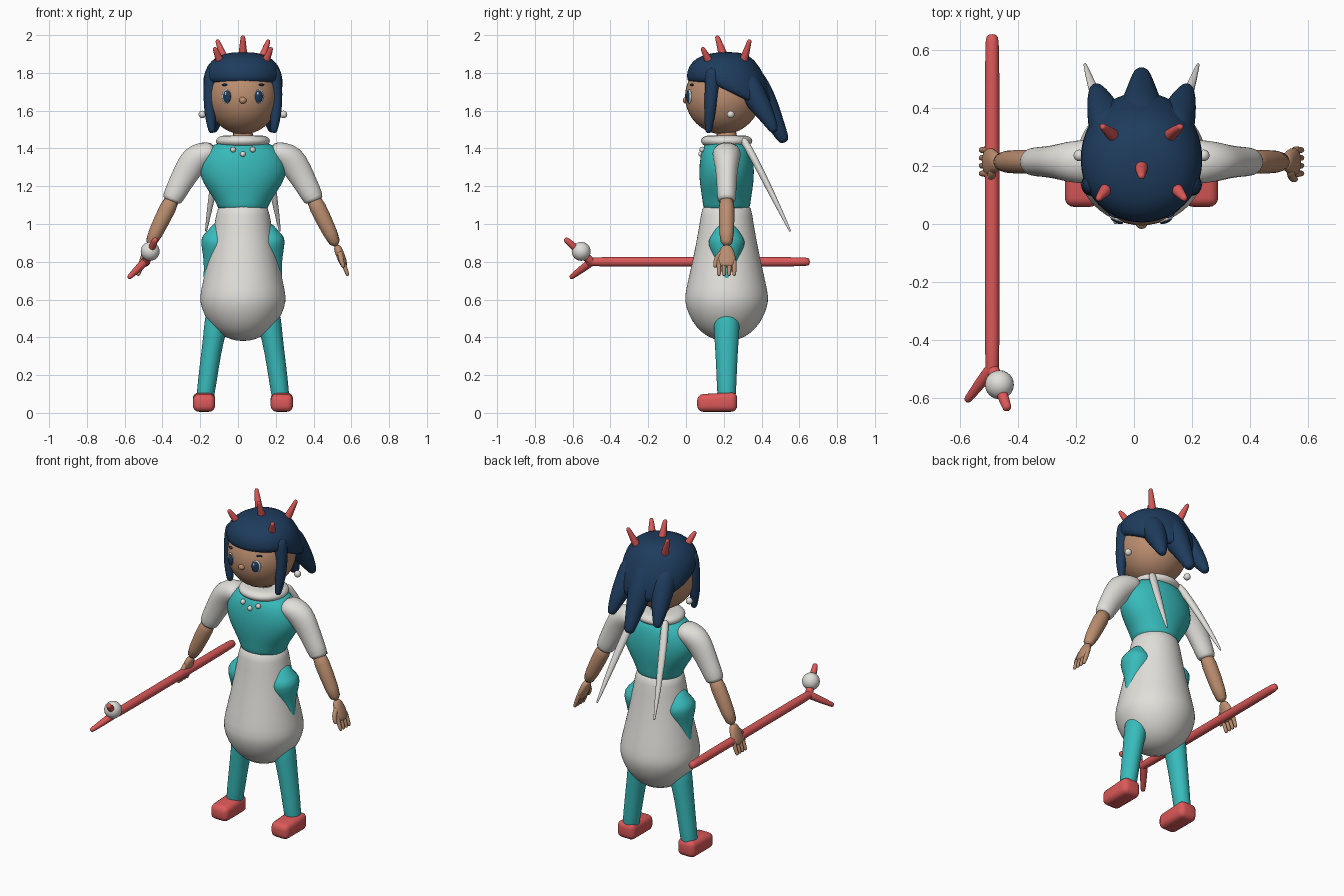
import bpy, bmesh, math
from mathutils import Vector, Matrix

if "Cube" in bpy.data.objects:
    bpy.data.objects.remove(bpy.data.objects["Cube"], do_unlink=True)

CX, CY = 0.026, 0.215      # centre line of the body


def material(name, rgb):
    m = bpy.data.materials.new(name)
    m.use_nodes = True
    m.diffuse_color = (*rgb, 1)
    bsdf = next(n for n in m.node_tree.nodes if n.type == 'BSDF_PRINCIPLED')
    bsdf.inputs["Base Color"].default_value = (*rgb, 1)
    return m


SKIN = material("skin", (0.50, 0.27, 0.16))
TEAL = material("teal cloth", (0.04, 0.50, 0.50))
WHITE = material("off white", (0.75, 0.74, 0.70))
NAVY = material("navy hair", (0.013, 0.045, 0.11))
RED = material("coral red", (0.72, 0.10, 0.10))


def finish(name, bm, mat, subdiv=0):
    bmesh.ops.recalc_face_normals(bm, faces=bm.faces)
    mesh = bpy.data.meshes.new(name)
    bm.to_mesh(mesh)
    bm.free()
    mesh.materials.append(mat)
    mesh.shade_smooth()
    ob = bpy.data.objects.new(name, mesh)
    bpy.context.collection.objects.link(ob)
    if subdiv:
        mod = ob.modifiers.new("smooth", 'SUBSURF')
        mod.levels = mod.render_levels = subdiv
    return ob


def loft(name, pts, mat, sides=16, rounded=True, subdiv=1):
    """Sweep oval rings along points (x, y, z, radius[, second radius])."""
    path = [(Vector(p[:3]), p[3], p[-1]) for p in pts]
    if rounded:
        for end, prev in ((0, 1), (-1, -2)):
            c, a, b = path[end]
            d = (c - path[prev][0]).normalized()
            extra = [(c + d * min(a, b) * h, a * k, b * k)
                     for h, k in ((0.6, 0.8), (0.92, 0.4))]
            path = path + extra if end else extra[::-1] + path
    bm = bmesh.new()
    rings = []
    for i, (c, a, b) in enumerate(path):
        t = (path[min(i + 1, len(path) - 1)][0] - path[max(i - 1, 0)][0]).normalized()
        ref = Vector((1, 0, 0)) if abs(t.y) > 0.9 else Vector((0, 1, 0))
        u = ref.cross(t).normalized()
        v = t.cross(u)
        angles = [math.tau * k / sides for k in range(sides)]
        rings.append([bm.verts.new(c + u * a * math.cos(w) + v * b * math.sin(w))
                      for w in angles])
    for r0, r1 in zip(rings, rings[1:]):
        for k in range(sides):
            n = (k + 1) % sides
            bm.faces.new((r0[k], r0[n], r1[n], r1[k]))
    bm.faces.new(rings[0][::-1])
    bm.faces.new(rings[-1])
    return finish(name, bm, mat, subdiv)


def ball(name, pos, size, mat, turn=0.0, seg=24):
    size = size if isinstance(size, tuple) else (size,) * 3
    bm = bmesh.new()
    mtx = Matrix.Translation(pos) @ Matrix.Rotation(turn, 4, 'Z') @ Matrix.Diagonal((*size, 1))
    bmesh.ops.create_uvsphere(bm, u_segments=seg, v_segments=seg // 2, radius=1, matrix=mtx)
    return finish(name, bm, mat)


def column(name, rings, mat):
    """Upright oval body from (height, half width, half depth)."""
    return loft(name, [(CX, CY, z, a, b) for z, a, b in rings], mat, 32, False)


# Torso and skirt
column("bodice", [(1.06, .13, .12), (1.10, .135, .125), (1.15, .165, .132), (1.21, .208, .142),
                  (1.28, .237, .147), (1.36, .222, .14), (1.42, .17, .122), (1.44, .09, .09)], TEAL)
column("skirt", [(1.10, .10, .10), (1.098, .136, .132), (1.0, .15, .142), (.8, .188, .181),
                 (.64, .226, .22), (.59, .23, .223), (.52, .208, .203), (.45, .162, .16),
                 (.40, .10, .10), (.38, .03, .03)], WHITE)

# Neck and rolled collar
column("neck", [(1.38, .06, .06), (1.53, .06, .06)], SKIN)
column("collar", [(1.405, .08, .08), (1.41, .125, .115), (1.43, .145, .138), (1.45, .145, .138),
                  (1.468, .12, .115), (1.47, .08, .08)], WHITE)
for i in (-1, 0, 1):
    ball("collar_bead", (CX + i * .052, CY - .135 + abs(i) * .006, 1.37 + abs(i) * .024),
         .015, WHITE, seg=12)

# Head and face
HEAD = Vector((CX, .195, 1.675))
ball("head", HEAD, (.19, .2, .2), SKIN, seg=40)
ball("nose", (CX, 0, 1.655), (.02, .017, .018), SKIN, seg=16)

# Cap of hair: the hairline falls towards the back
cap = loft("hair_cap", [(CX, .215, 1.75, .19, .19), (CX, .215, 1.755, .21, .21),
                        (CX, .215, 1.80, .214, .214), (CX, .218, 1.85, .192, .188),
                        (CX, .22, 1.885, .145, .142), (CX, .22, 1.905, .085, .085),
                        (CX, .22, 1.91, .03, .03)], NAVY, 32, False)
for v in cap.data.vertices:
    back = min(max((v.co.y - .12) / .28, 0), 1)
    low = min(max((1.885 - v.co.z) / .13, 0), 1)
    v.co.z -= .15 * back * low
    v.co.y += .035 * back * low
loft("back_lock_middle", [(CX, .34, 1.75, .09), (CX, .405, 1.66, .075), (CX, .455, 1.57, .055),
                          (CX, .51, 1.46, .034)], NAVY)

for s, side in ((-1, "right"), (1, "left")):
    def X(off):
        return CX + s * off

    # Hair locks, eyes, brows and earrings
    loft(f"{side}_front_lock", [(X(.165), .14, 1.79, .042), (X(.178), .135, 1.68, .033, .036),
                                (X(.175), .125, 1.58, .03), (X(.165), .12, 1.50, .02)], NAVY)
    loft(f"{side}_back_lock", [(X(.11), .33, 1.73, .075), (X(.13), .385, 1.64, .06),
                               (X(.145), .43, 1.57, .045), (X(.155), .46, 1.51, .028)], NAVY)
    turn = s * .45
    ball(f"{side}_eye_white", (X(.087), .017, 1.675), (.026, .009, .038), WHITE, turn)
    ball(f"{side}_eye", (X(.085), .013, 1.675), (.023, .010, .034), NAVY, turn)
    ball(f"{side}_eye_glint", (X(.085) - .006, .004, 1.69), (.006, .004, .009), WHITE, turn, 12)
    ball(f"{side}_brow", (X(.098), .031, 1.737), (.017, .008, .006), NAVY, turn, 12)
    ball(f"{side}_earring", (X(.215), .237, 1.58), .02, WHITE, seg=16)

    # Sleeve and arm
    loft(f"{side}_sleeve", [(X(.14), CY, 1.39, .045, .07), (X(.20), CY, 1.375, .066, .078),
                            (X(.255), CY, 1.345, .08, .07), (X(.295), CY, 1.28, .072, .058),
                            (X(.335), CY, 1.21, .062, .053), (X(.378), CY, 1.125, .056, .05),
                            (X(.379), CY, 1.122, .04, .04)], WHITE, 20, False)
    loft(f"{side}_forearm", [(X(.36), CY, 1.16, .048, .045), (X(.43), CY, 1.02, .044, .042),
                             (X(.502), CY, .87, .034, .038)], SKIN, rounded=False)
    # Hand with fingers and thumb
    loft(f"{side}_palm", [(X(.503), CY, .868, .022, .034), (X(.518), CY, .83, .024, .05),
                          (X(.533), CY, .79, .02, .05)], SKIN)
    for i in range(4):
        y = CY + (i - 1.5) * .027
        loft(f"{side}_finger", [(X(.53), y, .80, .014), (X(.542), y, .765, .013),
                                (X(.553), y, .735, .011)], SKIN, 8)
    loft(f"{side}_thumb", [(X(.515), CY - .035, .84, .016), (X(.52), CY - .058, .81, .015),
                           (X(.53), CY - .06, .78, .012)], SKIN, 8)

    # Tapered hip bulge, leg and shoe
    loft(f"{side}_hip", [(X(.125), CY, .945, .065, .075), (X(.135), CY, .91, .094, .105),
                         (X(.145), CY, .86, .078, .088), (X(.165), CY, .79, .042, .05),
                         (X(.18), CY, .72, .03, .03)], TEAL)
    loft(f"{side}_leg", [(X(.135), CY, .50, .07, .073), (X(.155), CY, .40, .056, .066),
                         (X(.178), CY, .25, .052, .056), (X(.20), CY, .08, .049, .051)],
         TEAL)
    bm = bmesh.new()
    bmesh.ops.create_cube(bm, size=1, matrix=Matrix.Translation((X(.206), .165, .052))
                          @ Matrix.Diagonal((.118, .212, .092, 1)))
    for v in bm.verts:
        if v.co.z > .05 and v.co.y > .2:
            v.co.z += .012
    shoe = finish(f"{side}_shoe", bm, RED)
    bev = shoe.modifiers.new("round", 'BEVEL')
    bev.width, bev.segments = .032, 4

    # Pointed scarf tails hanging behind
    loft(f"{side}_scarf_tail", [(X(.10), .31, 1.435, .022), (X(.125), .36, 1.35, .026, .02),
                                (X(.165), .46, 1.15, .02, .017), (X(.195), .55, .965, .006)],
         WHITE, 12)

    # Paired crown spikes, front and back
    for tag, base, tip in (("front", (.115, .128, 1.85), (.147, .09, 1.925)),
                           ("back", (.09, .30, 1.85), (.133, .335, 1.965))):
        loft(f"{side}_{tag}_spike", [(X(base[0]), *base[1:], .026), (X(tip[0]), *tip[1:], .013)],
             RED, 12)

loft("middle_spike", [(CX, .205, 1.87, .028), (CX, .167, 1.985, .014)], RED, 12)

# Forked staff with a ball in the fork
loft("staff", [(-.49, .632, .8, .026), (-.49, 0, .8, .026), (-.49, -.505, .8, .026)], RED)
loft("lower_prong", [(-.492, -.50, .80, .025), (-.572, -.603, .722, .015)], RED, 12)
loft("upper_prong", [(-.488, -.50, .80, .025), (-.44, -.63, .912, .018)], RED, 12)
ball("staff_ball", (-.465, -.555, .855), .05, WHITE)
